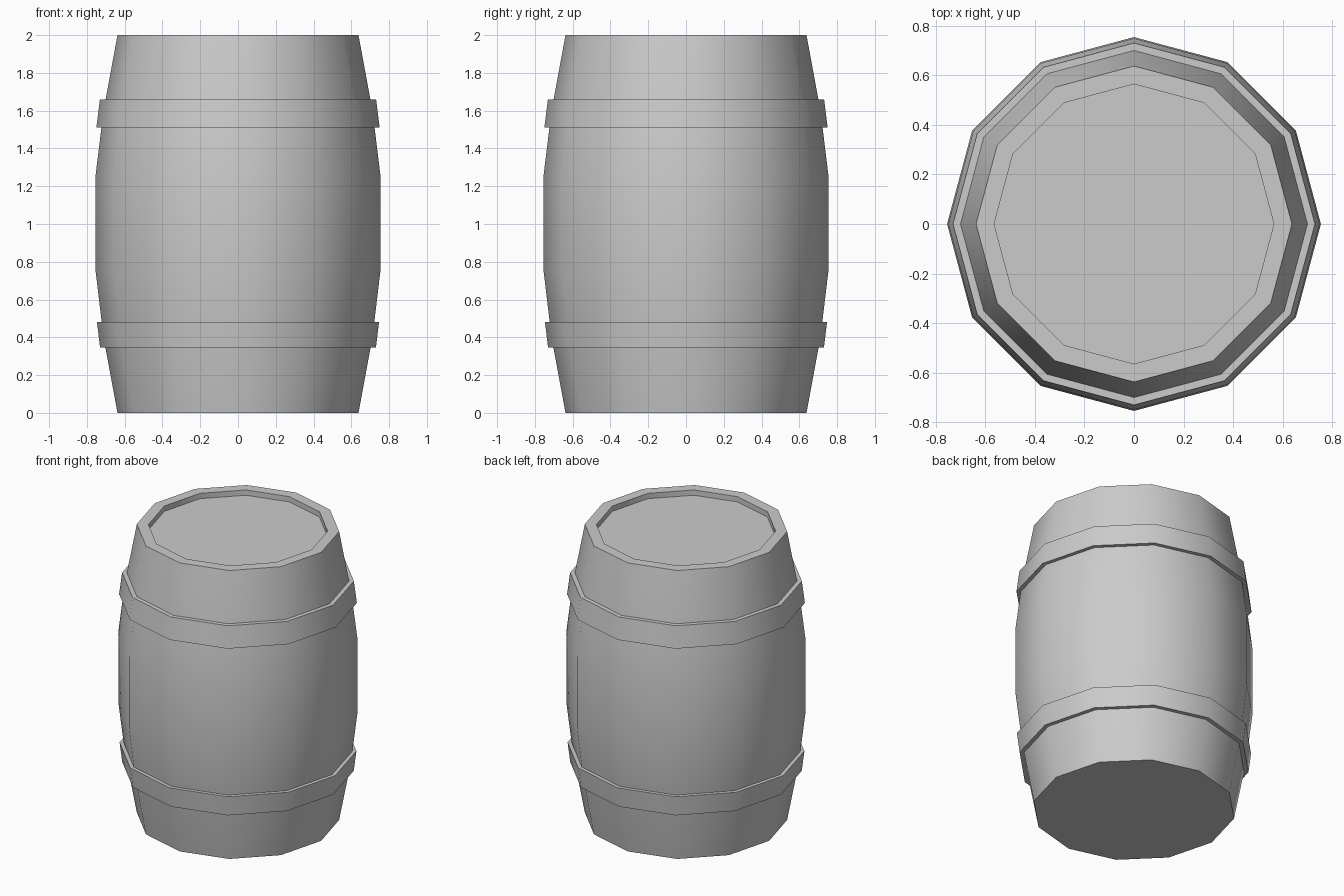
import bpy, bmesh
from math import cos, sin, tau, radians

if "Cube" in bpy.data.objects:
    bpy.data.objects.remove(bpy.data.objects["Cube"])

SIDES = 12


def lathe(name, profile, closed=False):
    """Revolve (radius, z) points; open profiles get end caps, closed ones form a ring."""
    bm = bmesh.new()
    rings = [[bm.verts.new((r * cos(tau * i / SIDES), r * sin(tau * i / SIDES), z))
              for i in range(SIDES)] for r, z in profile]
    pairs = list(zip(rings, rings[1:]))
    if closed:
        pairs.append((rings[-1], rings[0]))
    else:
        bm.faces.new(rings[0][::-1])
        bm.faces.new(rings[-1])
    for a, b in pairs:
        for i in range(SIDES):
            j = (i + 1) % SIDES
            bm.faces.new((a[i], a[j], b[j], b[i]))
    bmesh.ops.recalc_face_normals(bm, faces=bm.faces[:])
    mesh = bpy.data.meshes.new(name)
    bm.to_mesh(mesh)
    bm.free()
    obj = bpy.data.objects.new(name, mesh)
    bpy.context.collection.objects.link(obj)
    bpy.ops.object.select_all(action='DESELECT')
    obj.select_set(True)
    bpy.context.view_layer.objects.active = obj
    bpy.ops.object.shade_smooth_by_angle(angle=radians(40))
    return obj


# Bulging body with a shallow recessed lid
lathe("barrel_body", [(0.638, 0), (0.712, 0.40), (0.755, 0.76), (0.755, 1.25),
                      (0.712, 1.60), (0.638, 2.0), (0.565, 2.0), (0.565, 1.963)])

# Tapered hoops, inner faces just under the body surface
lathe("lower_hoop", [(0.695, 0.345), (0.73, 0.345), (0.747, 0.482), (0.715, 0.482)], True)
lathe("upper_hoop", [(0.715, 1.51), (0.75, 1.51), (0.731, 1.66), (0.695, 1.66)], True)
